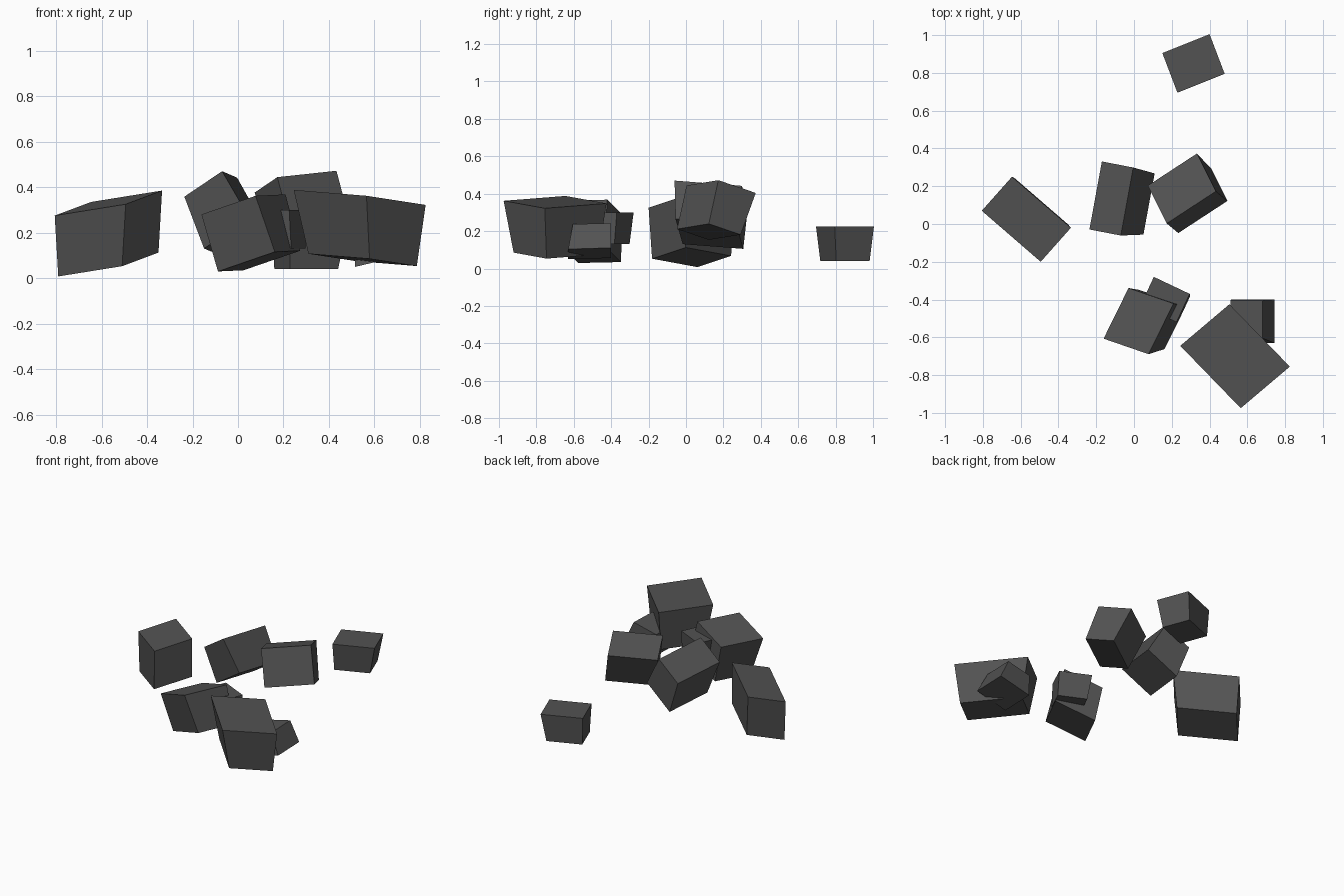
import bpy
import bmesh
from mathutils import Vector

# Remove the default object only
default = bpy.data.objects.get("Cube")
if default:
    bpy.data.objects.remove(default, do_unlink=True)

# Single stone colour
stone = bpy.data.materials.new("dark grey stone")
stone.use_nodes = True
stone_colour = (0.085, 0.085, 0.085, 1.0)
stone.diffuse_color = stone_colour
shader = next(n for n in stone.node_tree.nodes if n.type == "BSDF_PRINCIPLED")
shader.inputs["Base Color"].default_value = stone_colour
shader.inputs["Roughness"].default_value = 0.9


def chunk(name, cap, base, length, width, taper):
    """Skewed, tapered block: cap and base are the centres of two opposite faces,
    length and width are half-edges of the cap, taper scales them at the base."""
    cap, base = Vector(cap), Vector(base)
    length, width = Vector(length), Vector(width)
    bm = bmesh.new()
    bmesh.ops.create_cube(bm, size=2)
    for v in bm.verts:
        side_u, side_v, end = v.co
        if end > 0:
            v.co = cap + length * side_u + width * side_v
        else:
            v.co = base + length * side_u * taper[0] + width * side_v * taper[1]
    bmesh.ops.recalc_face_normals(bm, faces=bm.faces)
    mesh = bpy.data.meshes.new(name)
    bm.to_mesh(mesh)
    bm.free()
    mesh.materials.append(stone)
    rock = bpy.data.objects.new(name, mesh)
    bpy.context.collection.objects.link(rock)
    return rock


# Outlying rocks
chunk("right_rock",
      cap=(-.57, .025, .33), base=(-.57, .03, .06),
      length=(.156, -.135, .025), width=(.08, .09, .03), taper=(.9, 1))
chunk("back_rock",
      cap=(.315, .85, .225), base=(.3, .85, .04),
      length=(.125, .05, 0), width=(-.04, .105, 0), taper=(.85, .85))

# Middle pair, tipped against each other
chunk("middle_tilted_rock",
      cap=(-.12, .135, .4), base=(-.02, .125, .185),
      length=(.033, .18, -.014), width=(.083, -.016, .056), taper=(.9, 1.2))
chunk("middle_leaning_rock",
      cap=(.253, .188, .424), base=(.322, .122, .196),
      length=(.13, .085, .014), width=(-.05, .1, -.034), taper=(1, .85))

# Front left rock with a smaller piece wedged under it
chunk("front_left_rock",
      cap=(.535, -.7, .355), base=(.548, -.695, .08),
      length=(.16, -.165, -.013), width=(.13, .11, -.02), taper=(.84, .8))
chunk("front_left_fragment",
      cap=(.595, -.505, .22), base=(.63, -.515, .08),
      length=(.085, 0, .02), width=(0, .1, .003), taper=(1.35, 1.15))

# Front middle rock with a smaller piece behind it
chunk("front_middle_rock",
      cap=(.024, -.514, .324), base=(.093, -.505, .075),
      length=(.119, -.041, .041), width=(.066, .134, .003), taper=(1.05, .85))
chunk("front_middle_fragment",
      cap=(.165, -.4, .3), base=(.18, -.41, .13),
      length=(.095, -.045, 0), width=(.035, .075, 0), taper=(.9, .9))
